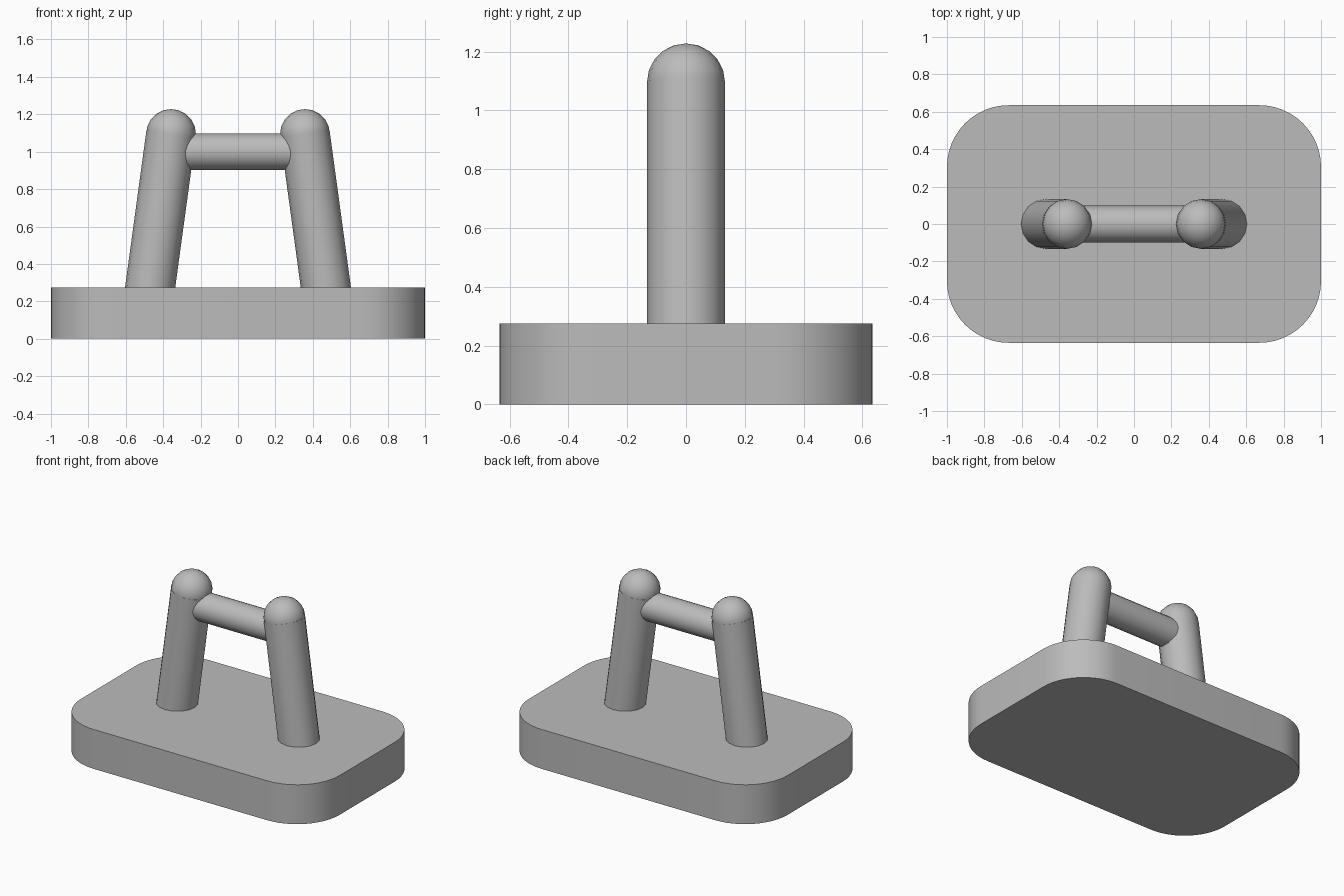
import bpy, bmesh, math
from mathutils import Vector

cube = bpy.data.objects.get("Cube")
if cube:
    bpy.data.objects.remove(cube, do_unlink=True)

grey = bpy.data.materials.new("grey")
grey.use_nodes = True
colour = (0.5, 0.5, 0.5, 1)
grey.diffuse_color = colour
grey.node_tree.nodes["Principled BSDF"].inputs["Base Color"].default_value = colour


def finish(obj, name):
    obj.name = name
    obj.data.materials.append(grey)
    bpy.ops.object.select_all(action="DESELECT")
    obj.select_set(True)
    bpy.context.view_layer.objects.active = obj
    bpy.ops.object.shade_smooth_by_angle(angle=math.radians(35))
    return obj


def rod(name, start, end, radius, sides):
    start, end = Vector(start), Vector(end)
    axis = end - start
    bpy.ops.mesh.primitive_cylinder_add(vertices=sides, radius=radius, depth=axis.length,
                                        location=(start + end) / 2)
    obj = bpy.context.object
    obj.rotation_euler = axis.to_track_quat("Z", "Y").to_euler()
    return finish(obj, name)


# Base slab with rounded vertical corners
HALF_X, HALF_Y, HEIGHT, CORNER = 1.0, 0.635, 0.275, 0.33
mesh = bpy.data.meshes.new("base")
bm = bmesh.new()
bmesh.ops.create_cube(bm, size=1)
for v in bm.verts:
    v.co = (v.co.x * 2 * HALF_X, v.co.y * 2 * HALF_Y, (v.co.z + 0.5) * HEIGHT)
uprights = [e for e in bm.edges if abs(e.verts[0].co.z - e.verts[1].co.z) > 0.1]
bmesh.ops.bevel(bm, geom=uprights, offset=CORNER, segments=12, profile=0.5, affect="EDGES")
bm.to_mesh(mesh)
bm.free()
base = bpy.data.objects.new("base", mesh)
bpy.context.collection.objects.link(base)
finish(base, "base")

# Leaning posts with ball tops
RADIUS, TOP_X, TOP_Z = 0.133, 0.358, 1.095
for side, sign in (("left", 1), ("right", -1)):
    top = (sign * TOP_X, 0, TOP_Z)
    rod(side + "_post", (sign * 0.488, 0, 0.14), top, RADIUS, 16)
    bpy.ops.mesh.primitive_uv_sphere_add(segments=16, ring_count=10, radius=RADIUS, location=top)
    finish(bpy.context.object, side + "_post_cap")

# Crossbar joining the posts
rod("crossbar", (-0.37, 0, 1.0), (0.37, 0, 1.0), 0.098, 20)
